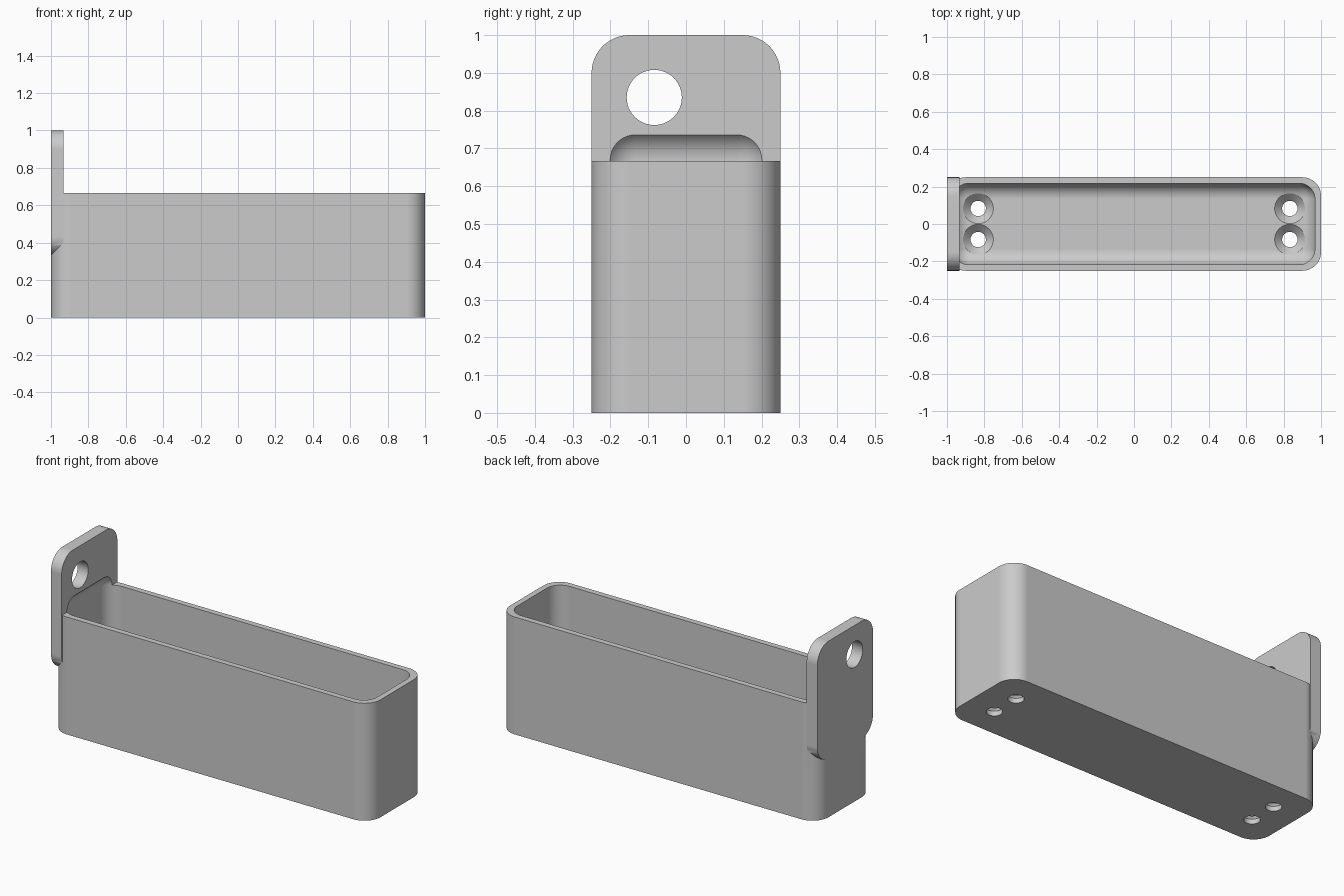
import bpy, bmesh, math
from mathutils import Matrix, Vector

if "Cube" in bpy.data.objects:
    bpy.data.objects.remove(bpy.data.objects["Cube"], do_unlink=True)

grey = bpy.data.materials.new("plain grey")
grey.use_nodes = True
COLOUR = (0.6, 0.6, 0.6, 1)
grey.diffuse_color = COLOUR
grey.node_tree.nodes["Principled BSDF"].inputs["Base Color"].default_value = COLOUR


def finish(name, bm):
    bmesh.ops.recalc_face_normals(bm, faces=bm.faces)
    mesh = bpy.data.meshes.new(name)
    bm.to_mesh(mesh)
    bm.free()
    mesh.materials.append(grey)
    obj = bpy.data.objects.new(name, mesh)
    bpy.context.collection.objects.link(obj)
    return obj


def rounded_block(name, low, high, radius, axis=None):
    """Block with edges along one axis rounded, or every edge if axis is None."""
    low, high = Vector(low), Vector(high)
    size = high - low
    bm = bmesh.new()
    bmesh.ops.create_cube(bm, size=1)
    bmesh.ops.scale(bm, vec=size, verts=bm.verts)
    bmesh.ops.translate(bm, vec=(low + high) / 2, verts=bm.verts)
    edges = [e for e in bm.edges
             if axis is None or abs((e.verts[0].co - e.verts[1].co)[axis]) > 1e-4]
    bmesh.ops.bevel(bm, geom=edges, offset=radius, segments=12,
                    profile=0.5, affect='EDGES')
    return finish(name, bm)


def drill(name, profile, matrix):
    """Cutter turned from a radius and height profile."""
    bm = bmesh.new()
    verts = [bm.verts.new((r, 0, h)) for r, h in profile]
    edges = [bm.edges.new(pair) for pair in zip(verts, verts[1:])]
    bmesh.ops.spin(bm, geom=verts + edges, cent=(0, 0, 0), axis=(0, 0, 1),
                   angle=math.tau, steps=48)
    bmesh.ops.remove_doubles(bm, verts=bm.verts, dist=1e-5)
    bmesh.ops.transform(bm, matrix=matrix, verts=bm.verts)
    return finish(name, bm)


def combine(target, other, operation):
    mod = target.modifiers.new(operation.lower(), 'BOOLEAN')
    mod.operation, mod.solver, mod.object = operation, 'EXACT', other
    bpy.context.view_layer.objects.active = target
    bpy.ops.object.modifier_apply(modifier=mod.name)
    bpy.data.objects.remove(other, do_unlink=True)


# Outer body with the hanging plate joined at its right end
tray = rounded_block("hanging_tray", (-1, -0.25, 0), (1, 0.25, 0.667), 0.1, axis=2)
plate = rounded_block("hanging_plate", (-1, -0.25, 0.333), (-0.933, 0.25, 1), 0.1, axis=0)
combine(tray, plate, 'UNION')

# Softly rounded hollow, which also bites a recess into the plate
hollow = rounded_block("hollow", (-0.967, -0.217, 0.067), (0.967, 0.217, 0.752), 0.083)
combine(tray, hollow, 'DIFFERENCE')

# Countersunk screw holes in the floor
screw = [(0, -0.1), (0.041, -0.1), (0.041, 0.027), (0.081, 0.067), (0.081, 0.2), (0, 0.2)]
for x in (-0.833, 0.833):
    for y in (-0.083, 0.083):
        combine(tray, drill("screw_hole", screw, Matrix.Translation((x, y, 0))), 'DIFFERENCE')

# Off-centre hanging hole through the plate
pin = [(0, -0.2), (0.073, -0.2), (0.073, 0.2), (0, 0.2)]
across = Matrix.Translation((-0.967, -0.084, 0.835)) @ Matrix.Rotation(math.pi / 2, 4, 'Y')
combine(tray, drill("hanging_hole", pin, across), 'DIFFERENCE')

# Smooth curves, crisp rims, true flats
bpy.ops.object.select_all(action='DESELECT')
tray.select_set(True)
bpy.context.view_layer.objects.active = tray
bpy.ops.object.shade_smooth_by_angle(angle=math.radians(28))
weighted = tray.modifiers.new("flat_normals", 'WEIGHTED_NORMAL')
weighted.keep_sharp = True
